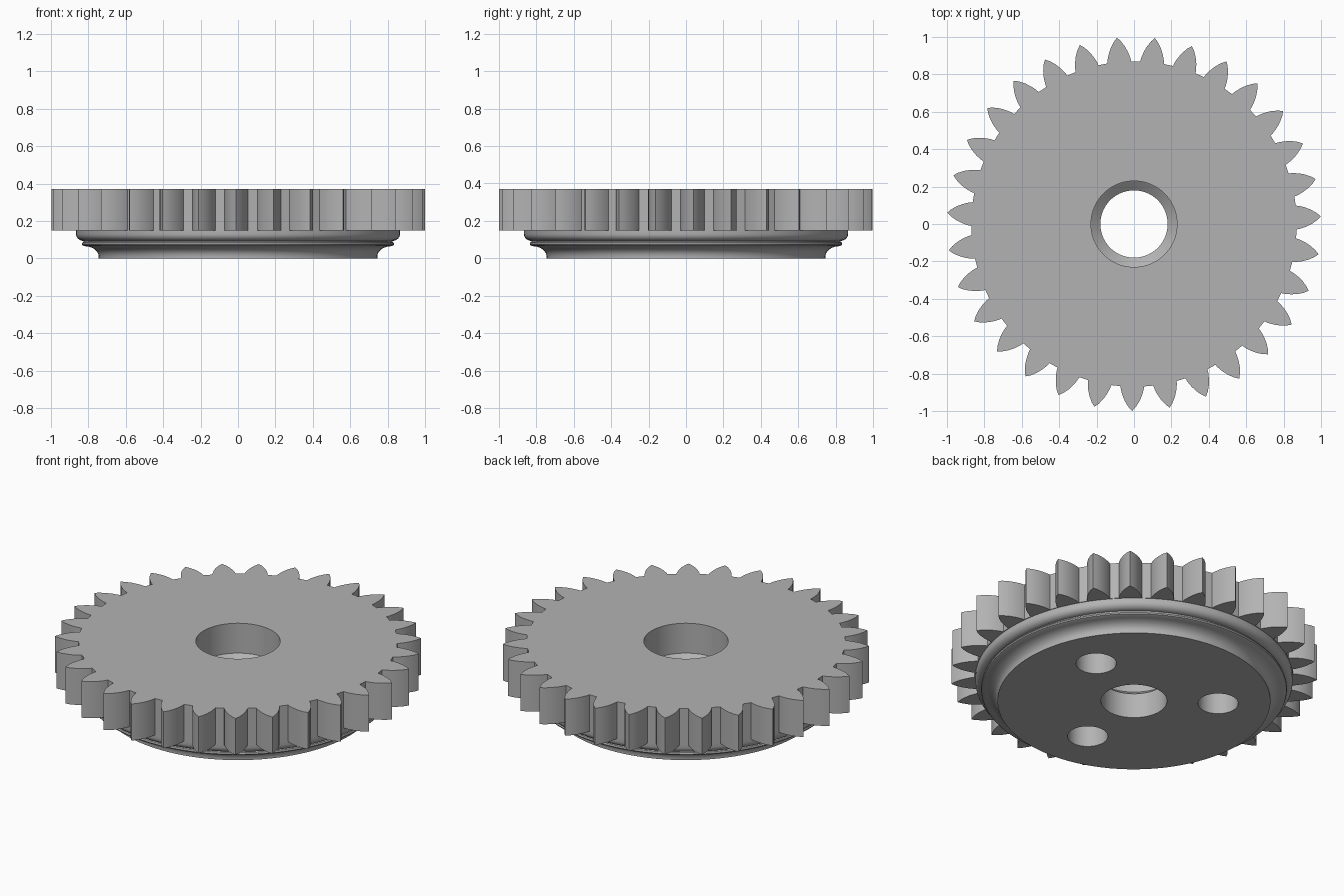
import bpy, bmesh
from math import sin, cos, pi, radians

cube = bpy.data.objects.get("Cube")
if cube:
    bpy.data.objects.remove(cube)

TEETH = 31
PHASE = radians(2.3)
GEAR_BOTTOM, GEAR_TOP = 0.15, 0.37
CENTRE_SHIFT = 0.0

steel = bpy.data.materials.new("grey_metal")
steel.use_nodes = True
grey = (0.45, 0.45, 0.45, 1)
steel.diffuse_color = grey
steel.node_tree.nodes["Principled BSDF"].inputs["Base Color"].default_value = grey


def finish(bm, name):
    bmesh.ops.recalc_face_normals(bm, faces=bm.faces)
    mesh = bpy.data.meshes.new(name)
    bm.to_mesh(mesh)
    bm.free()
    mesh.materials.append(steel)
    obj = bpy.data.objects.new(name, mesh)
    bpy.context.collection.objects.link(obj)
    return obj


def lathe(name, profile, steps=96, centre=(0, 0)):
    """Closed solid of revolution from (radius, z) points, bottom to top."""
    bm = bmesh.new()
    rings = [[bm.verts.new((centre[0] + r * cos(2 * pi * i / steps),
                            centre[1] + r * sin(2 * pi * i / steps), z))
              for i in range(steps)] for r, z in profile]
    for low, high in zip(rings, rings[1:]):
        for i in range(steps):
            j = (i + 1) % steps
            bm.faces.new((low[i], low[j], high[j], high[i]))
    bm.faces.new(rings[0])
    bm.faces.new(rings[-1])
    return finish(bm, name)


def toothed_wheel(name):
    """Extruded outline with pointed, convex-sided teeth."""
    flank = [(0.87, 4.2), (0.89, 3.9), (0.92, 3.2), (0.95, 2.3), (0.98, 1.1)]
    tooth = [(r, -a) for r, a in flank] + [(1.0, 0)] + flank[::-1]
    bm = bmesh.new()
    outline = []
    for t in range(TEETH):
        middle = PHASE + 2 * pi * t / TEETH
        for r, a in tooth:
            angle = middle + radians(a)
            outline.append(bm.verts.new((r * cos(angle), r * sin(angle), GEAR_BOTTOM)))
    base = bm.faces.new(outline)
    top = bmesh.ops.extrude_face_region(bm, geom=[base], use_keep_orig=True)["geom"]
    bmesh.ops.translate(bm, vec=(0, 0, GEAR_TOP - GEAR_BOTTOM),
                        verts=[v for v in top if isinstance(v, bmesh.types.BMVert)])
    return finish(bm, name)


def combine(target, tool, operation):
    mod = target.modifiers.new(operation, 'BOOLEAN')
    mod.operation = operation
    mod.solver = 'EXACT'
    mod.object = tool
    bpy.context.view_layer.objects.active = target
    bpy.ops.object.modifier_apply(modifier=mod.name)
    bpy.data.objects.remove(tool)


gear = toothed_wheel("gear_wheel")

# Moulded hub: concave foot, small bead, rounded shoulder
foot = [(0.82 - 0.075 * cos(a), 0.065 - 0.055 * (1 - sin(a)))
        for a in [i * pi / 12 for i in range(7)]]
shoulder = [(0.825 + 0.041 * sin(a), 0.13 - 0.037 * cos(a))
            for a in [i * pi / 12 for i in range(7)]]
hub = lathe("hub", [(0.745, 0)] + foot +
            [(0.832, 0.07), (0.835, 0.077), (0.832, 0.085), (0.825, 0.088)] +
            shoulder + [(0.866, 0.2)])
combine(gear, hub, 'UNION')

# Stepped bore with a conical seat
combine(gear, lathe("bore_cutter", [(0.18, -0.1), (0.18, 0.15), (0.23, 0.19), (0.23, 0.5)]),
        'DIFFERENCE')

# Three blind holes in the underside
for k in range(3):
    angle = radians(23.3 + 120 * k)
    spot = (0.46 * cos(angle), 0.46 * sin(angle))
    combine(gear, lathe("hole_cutter", [(0.11, -0.1), (0.11, 0.22)], 48, spot), 'DIFFERENCE')

bpy.ops.object.select_all(action='DESELECT')
gear.select_set(True)
bpy.context.view_layer.objects.active = gear
bpy.ops.object.shade_smooth_by_angle(angle=radians(30))
